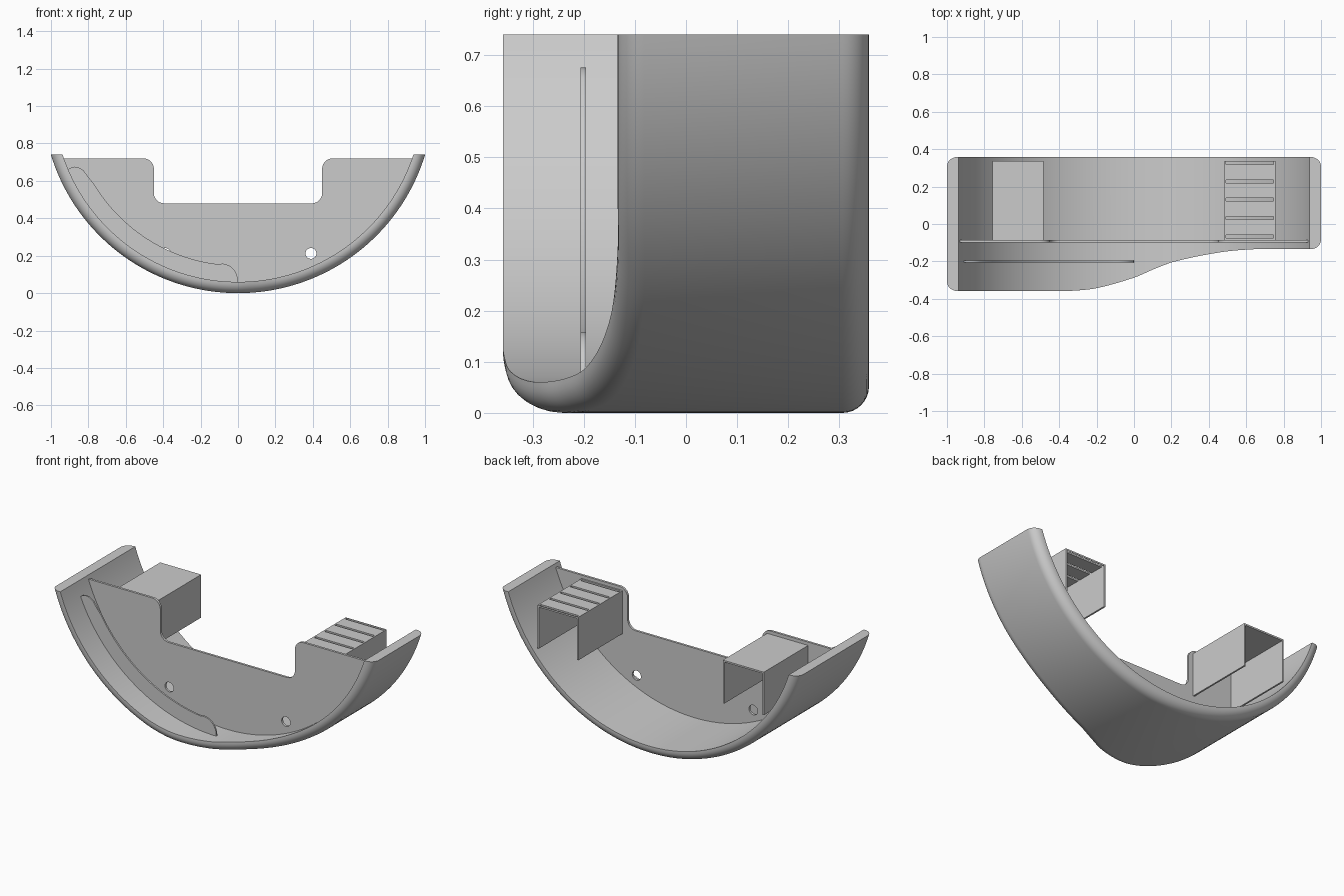
import bpy, bmesh, math

if "Cube" in bpy.data.objects:
    bpy.data.objects.remove(bpy.data.objects["Cube"])

R_OUT, R_IN, CZ, TOP = 1.046, 0.986, 1.046, 0.74
BACK = 0.358
EDGE = [(-0.40, -0.358), (-0.33, -0.357), (-0.2, -0.343), (0.0, -0.287), (0.11, -0.24),
        (0.22, -0.2), (0.47, -0.15), (0.66, -0.134), (0.8, -0.134)]


def front_y(x):
    """Front edge of the shell: smooth S-curve from deep (left) to shallow (right)."""
    if x <= EDGE[0][0]:
        return EDGE[0][1]
    if x >= EDGE[-1][0]:
        return EDGE[-1][1]
    n = len(EDGE)

    def slope(i):
        if i in (0, n - 1):
            return 0.0
        return (EDGE[i + 1][1] - EDGE[i - 1][1]) / (EDGE[i + 1][0] - EDGE[i - 1][0])
    i = max(k for k in range(n - 1) if EDGE[k][0] <= x)
    (x0, y0), (x1, y1) = EDGE[i], EDGE[i + 1]
    h = x1 - x0
    t = (x - x0) / h
    return (y0 * (2*t**3 - 3*t**2 + 1) + h * slope(i) * (t**3 - 2*t**2 + t)
            + y1 * (3*t**2 - 2*t**3) + h * slope(i + 1) * (t**3 - t**2))


def finish(obj, angle=30):
    bpy.ops.object.select_all(action='DESELECT')
    obj.select_set(True)
    bpy.context.view_layer.objects.active = obj
    if obj.type == 'CURVE':
        bpy.ops.object.convert(target='MESH')
        obj = bpy.context.object
    bpy.ops.object.shade_smooth_by_angle(angle=math.radians(angle))
    return obj


def mesh_object(name, bm):
    bmesh.ops.recalc_face_normals(bm, faces=bm.faces)
    me = bpy.data.meshes.new(name)
    bm.to_mesh(me)
    bm.free()
    obj = bpy.data.objects.new(name, me)
    bpy.context.collection.objects.link(obj)
    return obj


# Curved shell: a rounded cross-section swept along the arc
FIL, STEPS, N = 0.052, 8, 128
section = [(R_IN, 'f', 0.0)]
corner = [(R_OUT - FIL + FIL * math.sin(a), FIL - FIL * math.cos(a))
          for a in (math.pi / 2 * k / STEPS for k in range(STEPS + 1))]
section += [(r, 'f', d) for r, d in corner]
section += [(r, 'b', d) for r, d in reversed(corner)]
section += [(R_IN, 'b', 0.0)]
bm = bmesh.new()
rings = []
for i in range(N + 1):
    ring = []
    for r, side, d in section:
        a = math.acos((CZ - TOP) / r) * (2 * i / N - 1)
        x, z = r * math.sin(a), CZ - r * math.cos(a)
        y = front_y(x) + d if side == 'f' else BACK - d
        ring.append(bm.verts.new((x, y, z)))
    rings.append(ring)
m = len(section)
for a, b in zip(rings, rings[1:]):
    for j in range(m):
        bm.faces.new((a[j], a[(j + 1) % m], b[(j + 1) % m], b[j]))
bm.faces.new(rings[0])
bm.faces.new(rings[-1])
finish(mesh_object("curved_shell", bm))


def arc(cx, cz, r, a0, a1, n=10):
    """Points on an arc, angles in degrees."""
    return [(cx + r * math.cos(math.radians(a0 + (a1 - a0) * k / n)),
             cz + r * math.sin(math.radians(a0 + (a1 - a0) * k / n))) for k in range(n + 1)]


def plate(name, loops, y, thickness):
    """Flat sheet in the XZ plane; extra loops become holes."""
    cu = bpy.data.curves.new(name, 'CURVE')
    cu.dimensions = '2D'
    cu.fill_mode = 'BOTH'
    cu.extrude = thickness / 2
    for pts in loops:
        sp = cu.splines.new('POLY')
        sp.points.add(len(pts) - 1)
        for p, (x, z) in zip(sp.points, pts):
            p.co = (x, z, 0, 1)
        sp.use_cyclic_u = True
    obj = bpy.data.objects.new(name, cu)
    obj.location.y = y
    obj.rotation_euler.x = math.pi / 2
    bpy.context.collection.objects.link(obj)
    return finish(obj)


# Cross wall with a rounded notch and two holes
RW = R_IN + 0.004
end = math.degrees(math.asin((CZ - 0.72) / RW))
f = 0.055
right_side = arc(0.45 + f, 0.72 - f, f, 90, 180) + arc(0.45 - f, 0.48 + f, f, 0, -90)
outline = arc(0, CZ, RW, 180 + end, 360 - end, 96)
outline += right_side + [(-x, z) for x, z in reversed(right_side)]
holes = [arc(s * 0.39, 0.212, 0.029, 0, 345, 23) for s in (-1, 1)]
plate("cross_wall", [outline] + holes, -0.092, 0.014)

# Thin crescent rib on the deep side of the shell
rib = arc(0, CZ, RW, 203, 270, 48)
rib += arc(-0.09, 0.07, 0.088, 0, 85, 8)
rib += arc(0, CZ, 0.898, 263, 211, 36)
rib += [(-0.80, 0.62), (-0.825, 0.655), (-0.85, 0.671), (-0.875, 0.676), (-0.897, 0.669)]
plate("crescent_rib", [rib], -0.201, 0.01)


def boxes(name, spans):
    """One mesh made of axis-aligned boxes (x0, x1, y0, y1, z0, z1)."""
    bm = bmesh.new()
    for x0, x1, y0, y1, z0, z1 in spans:
        for v in bmesh.ops.create_cube(bm, size=1)['verts']:
            v.co = (x1 if v.co.x > 0 else x0, y1 if v.co.y > 0 else y0, z1 if v.co.z > 0 else z0)
    return mesh_object(name, bm)


# Two hoods behind the wall, open at the back and below
X0, X1, Y0, Y1, Z0, Z1, T = 0.483, 0.757, -0.09, 0.338, 0.44, 0.70, 0.01


def walls(s):
    return [(*sorted((s * a, s * b)), Y0, Y1, Z0, Z1) for a, b in ((X0, X0 + T), (X1 - T, X1))]


boxes("plain_hood", walls(-1) + [(-X1 + T, -X0 - T, Y0, Y1, Z1 - T, Z1)])

# Slotted lid: slats left between five narrow slots
slots = [-0.067 + 0.0985 * k for k in range(5)]
starts = [Y0] + [y + 0.008 for y in slots]
ends = [y - 0.008 for y in slots] + [Y1]
boxes("slotted_hood", walls(1) + [(X0 + T, X1 - T, a, b, Z1 - T, Z1)
                                  for a, b in zip(starts, ends) if b - a > 0.001])
